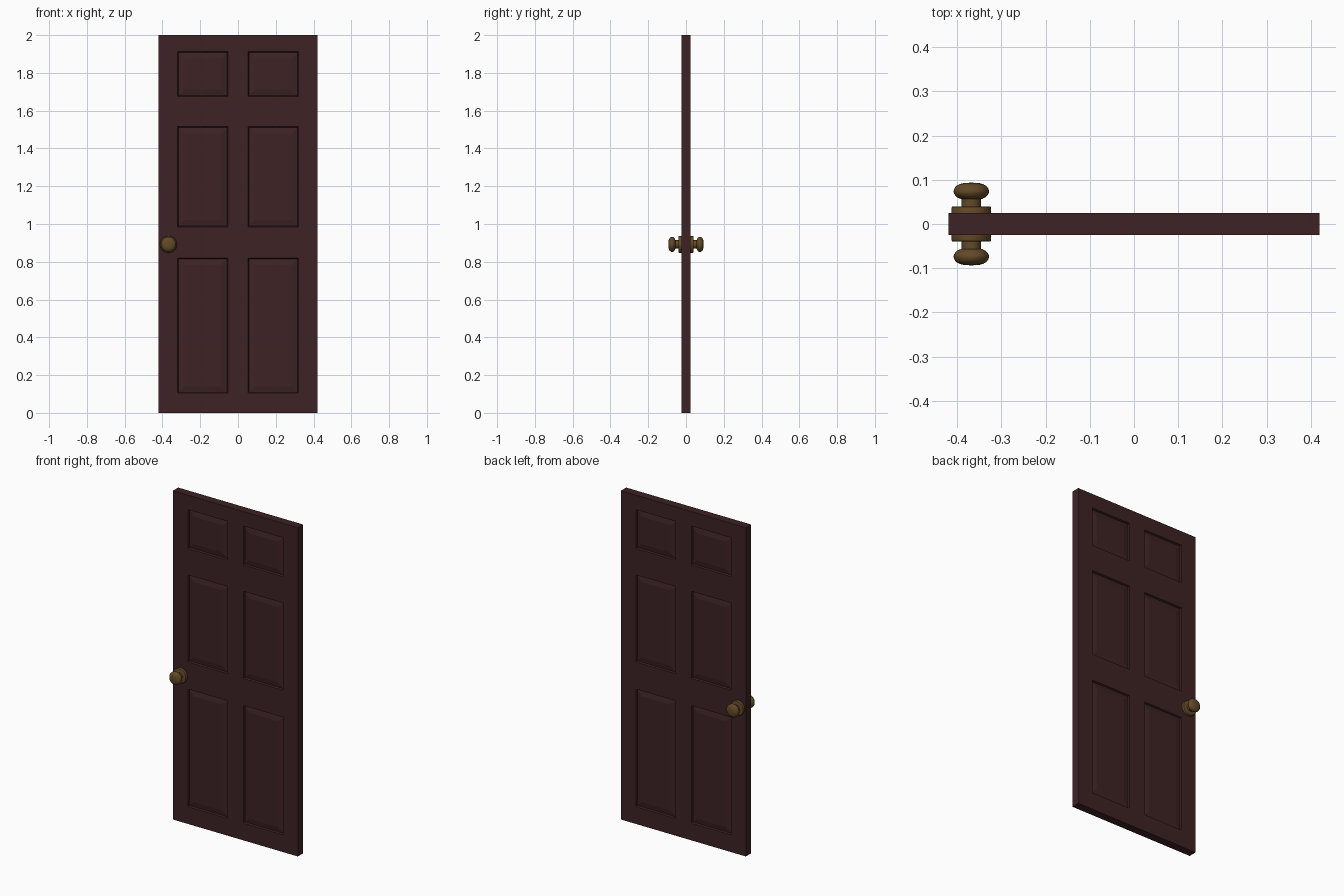
import bpy, bmesh, math

if "Cube" in bpy.data.objects:
    bpy.data.objects.remove(bpy.data.objects["Cube"])


def material(name, rgb):
    m = bpy.data.materials.new(name)
    m.diffuse_color = (*rgb, 1)
    m.use_nodes = True
    m.node_tree.nodes["Principled BSDF"].inputs["Base Color"].default_value = m.diffuse_color
    return m


wood = material("dark red brown wood", (0.048, 0.0165, 0.0175))
brass = material("aged brass", (0.125, 0.068, 0.021))


def add_object(name, bm, mat):
    bmesh.ops.recalc_face_normals(bm, faces=bm.faces)
    me = bpy.data.meshes.new(name)
    bm.to_mesh(me)
    bm.free()
    me.materials.append(mat)
    ob = bpy.data.objects.new(name, me)
    bpy.context.collection.objects.link(ob)
    return ob


# Door leaf: grid of stiles and rails, with six panels on each side
XS = [-0.42, -0.32, -0.053, 0.053, 0.32, 0.42]
ZS = [0, 0.105, 0.82, 0.985, 1.515, 1.675, 1.912, 2.0]
HALF = 0.025
bm = bmesh.new()
v = {(i, k, s): bm.verts.new((x, s * HALF, z))
     for i, x in enumerate(XS) for k, z in enumerate(ZS) for s in (-1, 1)}
panels = []
for s in (-1, 1):
    for i in range(len(XS) - 1):
        for k in range(len(ZS) - 1):
            f = bm.faces.new([v[i, k, s], v[i + 1, k, s], v[i + 1, k + 1, s], v[i, k + 1, s]])
            if i % 2 and k % 2:
                panels.append(f)
# Door edges
for k in range(len(ZS) - 1):
    for i in (0, len(XS) - 1):
        bm.faces.new([v[i, k, -1], v[i, k, 1], v[i, k + 1, 1], v[i, k + 1, -1]])
for i in range(len(XS) - 1):
    for k in (0, len(ZS) - 1):
        bm.faces.new([v[i, k, -1], v[i, k, 1], v[i + 1, k, 1], v[i + 1, k, -1]])
bmesh.ops.recalc_face_normals(bm, faces=bm.faces)
# Sunken groove, then a sloped border up to the raised field
for thickness, depth in ((0.004, -0.010), (0.032, 0.006)):
    bmesh.ops.inset_individual(bm, faces=panels, thickness=thickness,
                               depth=depth, use_even_offset=True)
add_object("door_leaf", bm, wood)


# Turned handle parts: profile of (radius, distance from door centre)
def lathe(name, profile, side, steps=40):
    bm = bmesh.new()
    vs = [bm.verts.new((r, 0, y)) for r, y in profile]
    es = [bm.edges.new(p) for p in zip(vs, vs[1:])]
    bmesh.ops.spin(bm, geom=vs + es, cent=(0, 0, 0), axis=(0, 0, 1),
                   angle=2 * math.pi, steps=steps, use_duplicate=False)
    bmesh.ops.remove_doubles(bm, verts=bm.verts, dist=1e-5)
    ob = add_object(name, bm, brass)
    ob.location = (-0.368, 0, 0.892)
    ob.rotation_euler.x = -side * math.pi / 2
    bpy.ops.object.select_all(action='DESELECT')
    ob.select_set(True)
    bpy.context.view_layer.objects.active = ob
    bpy.ops.object.shade_smooth_by_angle(angle=math.radians(40))


ROSE = [(0, 0.024), (0.045, 0.024), (0.045, 0.036), (0.0435, 0.039), (0.041, 0.040), (0, 0.040)]
NECK = [(0, 0.039), (0.022, 0.039), (0.022, 0.060), (0, 0.060)]
KNOB = [(0, 0.056), (0.022, 0.056), (0.030, 0.059), (0.036, 0.064), (0.0395, 0.070),
        (0.040, 0.075), (0.038, 0.081), (0.034, 0.086), (0.027, 0.090),
        (0.018, 0.0925), (0.009, 0.0932), (0, 0.0934)]
for label, side in (("front", -1), ("back", 1)):
    lathe(label + "_rose", ROSE, side)
    lathe(label + "_neck", NECK, side)
    lathe(label + "_knob", KNOB, side)
